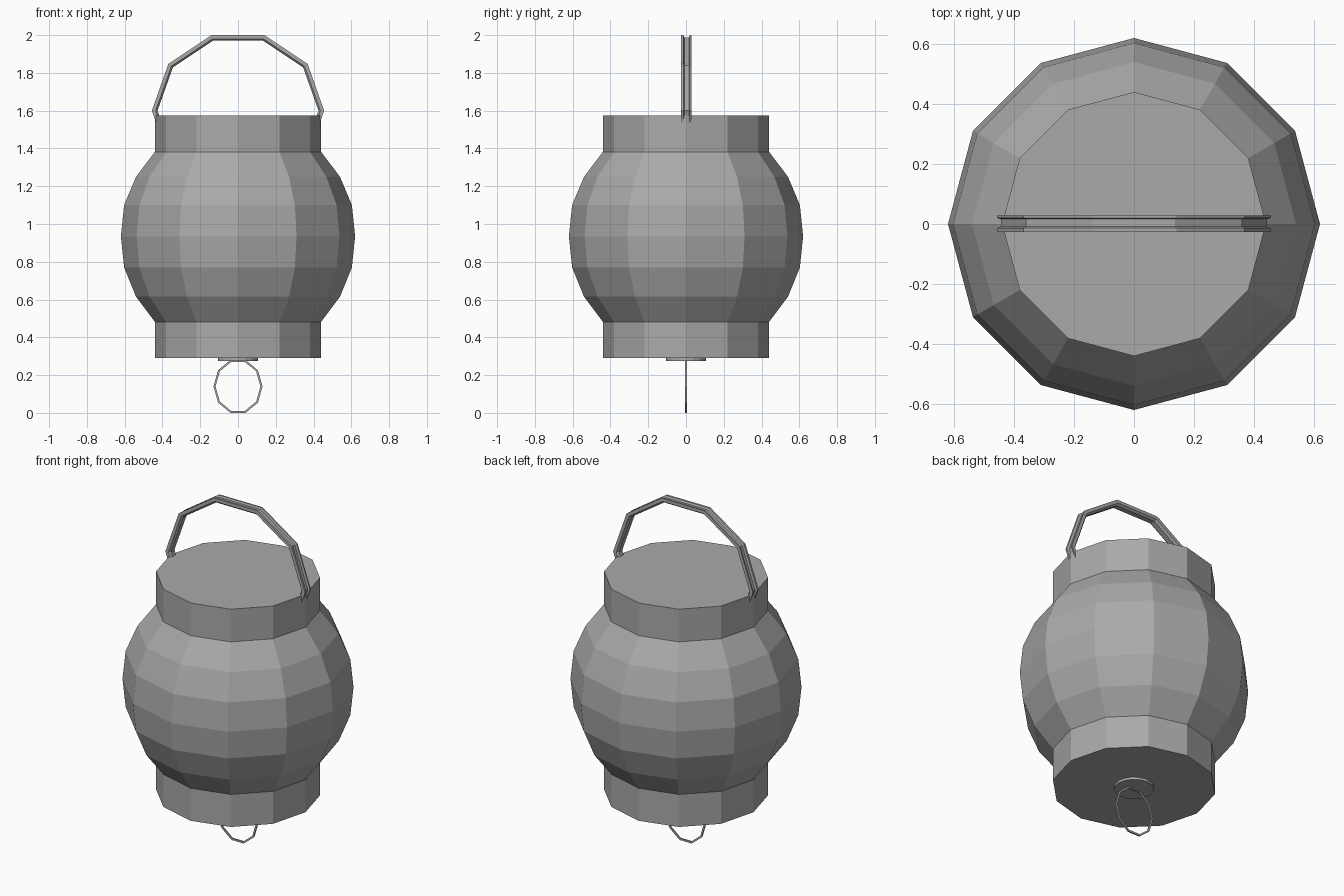
import bpy, bmesh, math

if "Cube" in bpy.data.objects:
    bpy.data.objects.remove(bpy.data.objects["Cube"])

grey = bpy.data.materials.new("plain grey")
grey.diffuse_color = (0.4, 0.4, 0.4, 1)
grey.use_nodes = True
grey.node_tree.nodes["Principled BSDF"].inputs["Base Color"].default_value = grey.diffuse_color


def finish(name, bm):
    bmesh.ops.recalc_face_normals(bm, faces=bm.faces)
    mesh = bpy.data.meshes.new(name)
    bm.to_mesh(mesh)
    bm.free()
    mesh.materials.append(grey)
    obj = bpy.data.objects.new(name, mesh)
    bpy.context.collection.objects.link(obj)
    return obj


def lathe(name, profile, sides):
    """Stack rings of (radius, z) around the z axis and cap both ends."""
    bm = bmesh.new()
    rings = [[bm.verts.new((r * math.cos(2 * math.pi * i / sides),
                            r * math.sin(2 * math.pi * i / sides), z))
              for i in range(sides)] for r, z in profile]
    for a, b in zip(rings, rings[1:]):
        for i in range(sides):
            j = (i + 1) % sides
            bm.faces.new((a[i], a[j], b[j], b[i]))
    bm.faces.new(rings[0])
    bm.faces.new(rings[-1])
    return finish(name, bm)


def hoop(name, section, rx, rz, cz, first, last, closed):
    """Sweep a (radial offset, y) section round an oval of 36 degree steps."""
    bm = bmesh.new()
    rings = []
    for k in range(first, last + 1):
        t = math.radians(36 * k)
        rings.append([bm.verts.new(((rx + d) * math.cos(t), y,
                                    cz + (rz + d) * math.sin(t)))
                      for d, y in section])
    pairs = list(zip(rings, rings[1:]))
    if closed:
        pairs.append((rings[-1], rings[0]))
    else:
        bm.faces.new(rings[0])
        bm.faces.new(rings[-1])
    n = len(section)
    for a, b in pairs:
        for i in range(n):
            j = (i + 1) % n
            bm.faces.new((a[i], a[j], b[j], b[i]))
    return finish(name, bm)


# Rounded lantern body with straight collars
lathe("lantern_body", [(0.44, 0.29), (0.44, 0.482), (0.54, 0.615), (0.603, 0.77),
                       (0.62, 0.935), (0.603, 1.10), (0.54, 1.25), (0.44, 1.382),
                       (0.44, 1.575)], 12)

# Small disc under the body
lathe("bottom_disc", [(0.107, 0.276), (0.107, 0.292)], 16)

# Thin wire loop hanging from the disc
hoop("hanging_ring", [(0, -0.004), (0, 0.004), (-0.011, 0.004), (-0.011, -0.004)],
     0.13, 0.147, 0.14, 0, 9, True)

# Grooved carrying handle, its ends sunk into the upper collar
hoop("handle", [(0, -0.026), (0, -0.014), (-0.012, -0.009), (-0.012, 0.016),
                (0, 0.02), (0, 0.028), (-0.02, 0.028), (-0.03, 0.015),
                (-0.03, -0.015), (-0.02, -0.026)],
     0.456, 0.42, 1.60, -1, 6, False)
